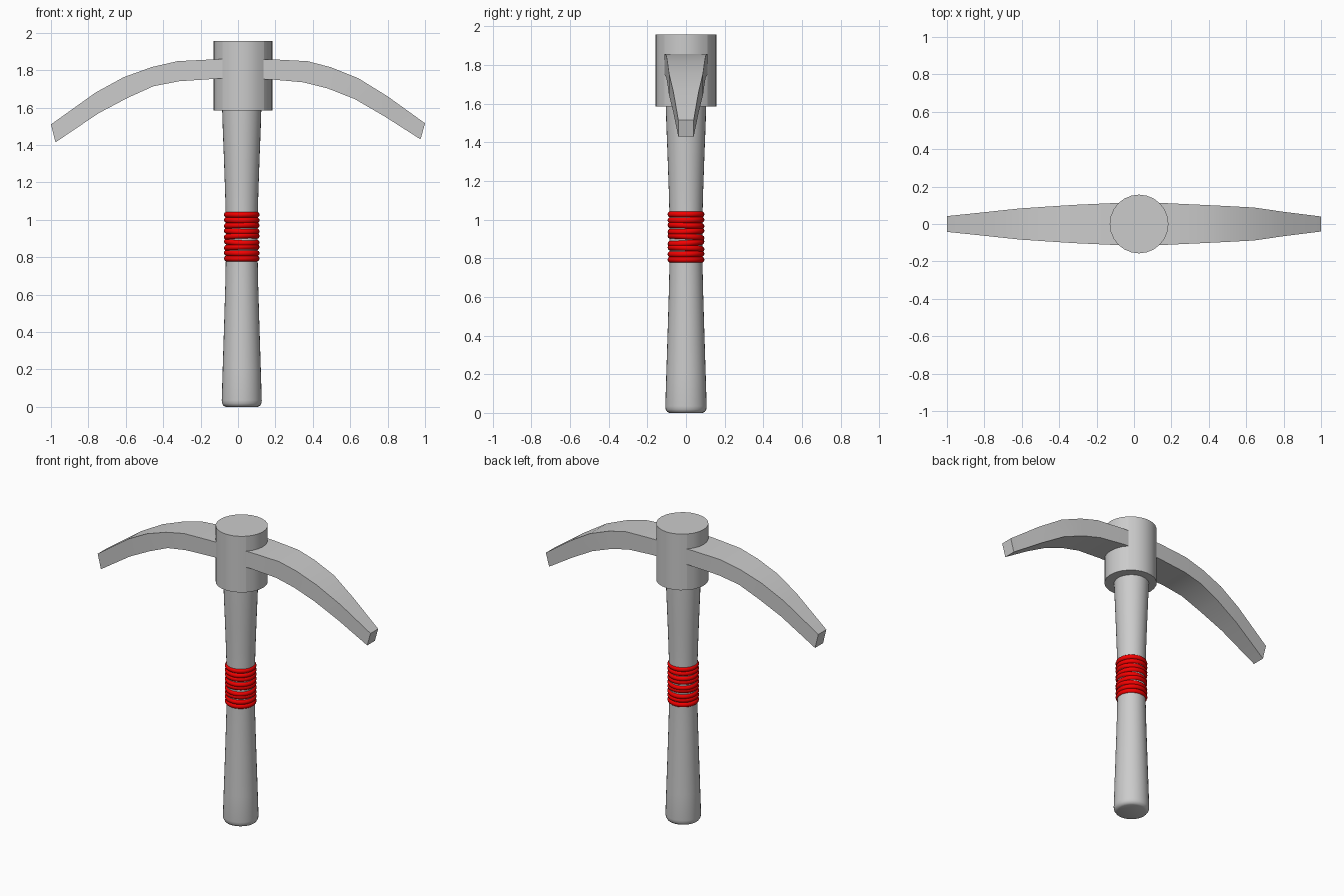
import bpy, bmesh, math
from math import sin, cos, pi, radians

if "Cube" in bpy.data.objects:
    bpy.data.objects.remove(bpy.data.objects["Cube"])

CX = 0.02        # handle axis
HEAD_X = 0.027   # head axis


def finish(name, bm, smooth=None):
    bmesh.ops.recalc_face_normals(bm, faces=bm.faces)
    mesh = bpy.data.meshes.new(name)
    bm.to_mesh(mesh)
    bm.free()
    ob = bpy.data.objects.new(name, mesh)
    bpy.context.collection.objects.link(ob)
    if smooth:
        bpy.ops.object.select_all(action='DESELECT')
        ob.select_set(True)
        bpy.context.view_layer.objects.active = ob
        bpy.ops.object.shade_smooth_by_angle(angle=radians(smooth))
    return ob


def loft(bm, rings):
    """Skin a list of equal-sized point rings and cap both ends."""
    vs = [[bm.verts.new(p) for p in ring] for ring in rings]
    n = len(vs[0])
    for a, b in zip(vs, vs[1:]):
        for i in range(n):
            j = (i + 1) % n
            bm.faces.new((a[i], a[j], b[j], b[i]))
    bm.faces.new(vs[0])
    bm.faces.new(vs[-1])


def lathe(name, cx, profile, n, smooth):
    bm = bmesh.new()
    loft(bm, [[(cx + r * cos(2 * pi * i / n), r * sin(2 * pi * i / n), z)
               for i in range(n)] for r, z in profile])
    return finish(name, bm, smooth)


# Handle: waisted shaft with a rounded butt
lathe("handle", CX, [(0.085, 0), (0.097, 0.005), (0.105, 0.018), (0.107, 0.035),
                     (0.102, 0.2), (0.094, 0.45), (0.088, 0.65), (0.085, 0.8),
                     (0.085, 1.0), (0.089, 1.15), (0.095, 1.32), (0.102, 1.5),
                     (0.105, 1.6)], 32, 40)

# Head socket: round collar with four creases at the diagonals
socket = lathe("head_socket", HEAD_X, [(0.157, 1.585), (0.157, 1.957)], 24, 30)
for e in socket.data.edges:
    a, b = (socket.data.vertices[v].co for v in e.vertices)
    if abs(a.z - b.z) > 0.1 and abs(abs(a.x - HEAD_X) - abs(a.y)) < 0.001:
        e.use_edge_sharp = True


# Curved arms: stations of (top x, top z, bottom x, bottom z, half width)
def arm(name, stations):
    bm = bmesh.new()
    loft(bm, [[(xt, -w, zt), (xt, w, zt), (xb, w, zb), (xb, -w, zb)]
              for xt, zt, xb, zb, w in stations])
    finish(name, bm, 30)


arm("left_arm", [(0.0, 1.86, 0.0, 1.757, 0.115), (-0.126, 1.858, -0.1, 1.755, 0.111),
                 (-0.324, 1.848, -0.313, 1.741, 0.102),
                 (-0.463, 1.816, -0.452, 1.714, 0.093),
                 (-0.612, 1.762, -0.59, 1.652, 0.083),
                 (-0.762, 1.68, -0.745, 1.57, 0.067),
                 (-1.0, 1.51, -0.976, 1.414, 0.042)])
arm("right_arm", [(0.05, 1.858, 0.05, 1.753, 0.115), (0.18, 1.858, 0.17, 1.751, 0.111),
                  (0.372, 1.848, 0.35, 1.735, 0.102),
                  (0.495, 1.816, 0.48, 1.702, 0.096),
                  (0.643, 1.757, 0.625, 1.645, 0.088),
                  (0.8, 1.66, 0.785, 1.552, 0.065),
                  (1.0, 1.516, 0.976, 1.43, 0.04)])

# Grip binding: stacked cord rings, the middle ones slightly skewed
red = bpy.data.materials.new("red_cord")
red.diffuse_color = (0.9, 0.0, 0.0, 1)
red.use_nodes = True
red.node_tree.nodes["Principled BSDF"].inputs["Base Color"].default_value = red.diffuse_color
tilts = [0, 1, -3, 4, -4, 2, -2, 1, 0]
for k, t in enumerate(tilts):
    bpy.ops.mesh.primitive_torus_add(
        major_segments=32, minor_segments=10, major_radius=0.079, minor_radius=0.0165,
        location=(CX, 0, 0.793 + k * 0.0293),
        rotation=(radians(t), radians(t * 0.6), 0))
    ring = bpy.context.object
    ring.name = f"grip_cord_{k + 1}"
    ring.data.materials.append(red)
    bpy.ops.object.shade_smooth()
